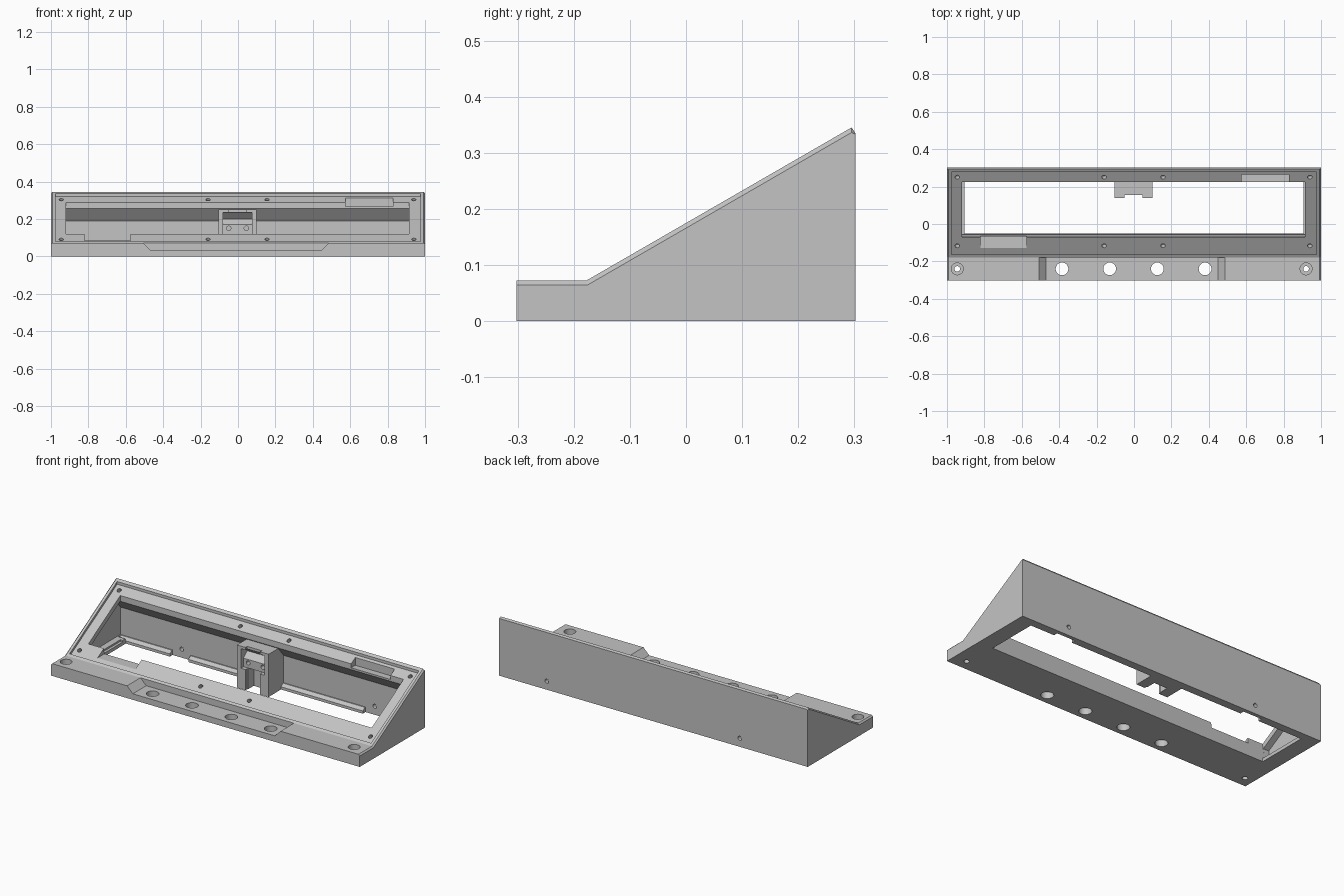
import bpy, bmesh, math
from mathutils import Matrix, Vector

if "Cube" in bpy.data.objects:
    bpy.data.objects.remove(bpy.data.objects["Cube"])

grey = bpy.data.materials.new("plain_grey")
grey.diffuse_color = (0.55, 0.55, 0.55, 1)
grey.use_nodes = True
grey.node_tree.nodes["Principled BSDF"].inputs["Base Color"].default_value = grey.diffuse_color
SLOPE = math.radians(30)


def z_on_slope(y):
    return 0.072 + (y + 0.178) * math.tan(SLOPE)


def finish(bm, name):
    bmesh.ops.recalc_face_normals(bm, faces=bm.faces)
    me = bpy.data.meshes.new(name)
    bm.to_mesh(me)
    bm.free()
    me.materials.append(grey)
    ob = bpy.data.objects.new(name, me)
    bpy.context.collection.objects.link(ob)
    return ob


def loft(name, sections):
    """Join equal-length point rings into a closed solid."""
    bm = bmesh.new()
    rings = [[bm.verts.new(p) for p in s] for s in sections]
    n = len(rings[0])
    for a, b in zip(rings, rings[1:]):
        for i in range(n):
            j = (i + 1) % n
            bm.faces.new((a[i], a[j], b[j], b[i]))
    bm.faces.new(rings[0])
    bm.faces.new(rings[-1])
    return finish(bm, name)


def prism_x(name, profile, x0, x1):
    return loft(name, [[(x, y, z) for y, z in profile] for x in (x0, x1)])


def box(name, x0, x1, y0, y1, z0, z1):
    return prism_x(name, [(y0, z0), (y1, z0), (y1, z1), (y0, z1)], x0, x1)


def cylinder(name, centre, radius, depth, tilt=0.0):
    bm = bmesh.new()
    bmesh.ops.create_cone(bm, cap_ends=True, segments=24, radius1=radius, radius2=radius, depth=depth,
                          matrix=Matrix.Translation(Vector(centre)) @ Matrix.Rotation(tilt, 4, 'X'))
    return finish(bm, name)


def combine(ob, other, operation='DIFFERENCE'):
    m = ob.modifiers.new("cut", 'BOOLEAN')
    m.operation, m.solver, m.object = operation, 'EXACT', other
    bpy.context.view_layer.objects.active = ob
    bpy.ops.object.modifier_apply(modifier=m.name)
    bpy.data.objects.remove(other, do_unlink=True)


# Wedge body with small chamfers along the side and back top edges
high = [(-0.302, 0), (0.302, 0), (0.302, 0.335), (0.295, 0.345), (-0.178, 0.072), (-0.302, 0.072)]
low = [(-0.302, 0), (0.302, 0), (0.302, 0.333), (0.295, 0.336), (-0.176, 0.064), (-0.302, 0.064)]
case = loft("sloped_case", [[(x, y, z) for y, z in p]
                            for x, p in ((-1, low), (-0.992, high), (0.992, high), (1, low))])

# Shallow recess for the face panel
y0, y1, d = -0.163, 0.278, 0.016
combine(case, prism_x("panel_recess", [(y0, z_on_slope(y0) - d), (y1, z_on_slope(y1) - d),
                                       (y1, 0.6), (y0, 0.6)], -0.977, 0.977))
# Inner cavity with an inclined support under the rear of the frame
combine(case, prism_x("cavity", [(-0.055, 0.03), (0.28, 0.03), (0.28, 0.19), (0.225, 0.255),
                                 (-0.064, 0.088)], -0.957, 0.957))
# Window through the frame, and the opening in the floor
combine(case, prism_x("window", [(-0.053, 0.02), (0.225, 0.02), (0.225, 0.6), (-0.07, 0.6),
                                 (-0.07, 0.117)], -0.92, 0.915))
combine(case, prism_x("floor_opening", [(-0.05, -0.1), (0.255, -0.1), (0.255, 0.05), (-0.058, 0.05),
                                        (-0.05, 0)], -0.905, 0.905))
# Bevelled top on the rear floor ledge
combine(case, prism_x("ledge_bevel", [(0.25, 0.012), (0.279, 0.034), (0.25, 0.04)], -0.95, 0.95))

# Connector pockets in the frame
combine(case, box("front_pocket", -0.82, -0.575, -0.13, -0.055, 0.085, 0.3))
combine(case, box("rear_pocket", 0.575, 0.83, 0.2, 0.264, z_on_slope(0.235) - 0.045, 0.6))

# Dip in the front shelf with inclined ends
y_end = -0.178
dip = [(-0.545, 0.11), (-0.47, 0.035), (0.45, 0.035), (0.525, 0.11)]
combine(case, loft("shelf_dip", [[(x, y, z) for x, z in dip] for y in (-0.4, y_end)]))
for x in (-0.385, -0.13, 0.125, 0.38):
    combine(case, cylinder("button_hole", (x, -0.24, 0), 0.034, 0.4))
for x in (-0.945, 0.92):
    combine(case, cylinder("shelf_screw_head", (x, -0.24, 0.085), 0.032, 0.1))
    combine(case, cylinder("shelf_screw_hole", (x, -0.24, 0), 0.015, 0.4))

# Panel screw holes in the frame
for x in (-0.945, -0.16, 0.155, 0.94):
    for y in (-0.115, 0.252):
        combine(case, cylinder("panel_screw_hole", (x, y, z_on_slope(y) - 0.02), 0.012, 0.06, SLOPE))

# Rear wall holes with gaps in the floor ledge
for x in (-0.56, 0.69):
    combine(case, box("ledge_gap", x - 0.06, x + 0.06, 0.2, 0.28, -0.1, 0.06))
    combine(case, cylinder("rear_hole", (x, 0.3, 0.05), 0.012, 0.2, math.pi / 2))

# Bracket rising against the rear wall, with a stepped slot in its face
bracket = prism_x("rear_bracket", [(0.14, 0), (0.285, 0), (0.285, 0.2), (0.24, 0.25), (0.14, 0.25)],
                  -0.105, 0.1)
combine(bracket, box("bracket_slot", -0.05, 0.045, 0.1, 0.156, -0.1, 0.4))
combine(bracket, box("bracket_pocket", -0.08, 0.075, 0.1, 0.165, 0.12, 0.235))
combine(bracket, box("bracket_deep_slot", -0.045, 0.04, 0.1, 0.21, -0.1, 0.12))
combine(bracket, prism_x("bracket_upper_notch", [(0.1, 0.17), (0.165, 0.17), (0.2, 0.2), (0.165, 0.235),
                                                 (0.1, 0.235)], -0.08, 0.075))
for x in (-0.05, 0.045):
    combine(bracket, cylinder("bracket_hole", (x, 0.165, 0.15), 0.012, 0.06, math.pi / 2))

# Keep planar faces flat and only round the bores
for ob in (case, bracket):
    bpy.ops.object.select_all(action='DESELECT')
    ob.select_set(True)
    bpy.context.view_layer.objects.active = ob
    bpy.ops.object.shade_smooth_by_angle(angle=math.radians(20))
